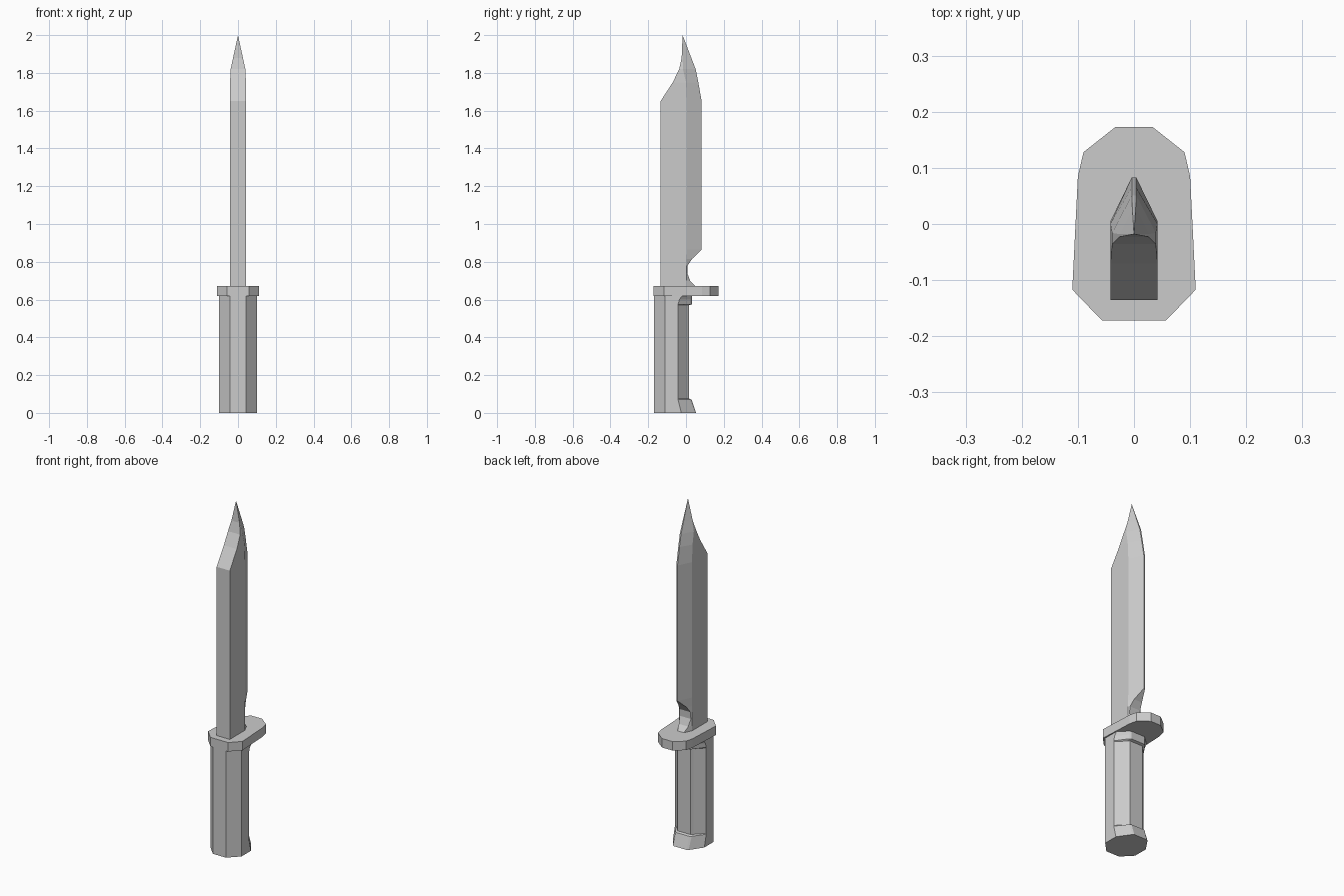
import bpy, bmesh


def loft(name, sections):
    """Sections are (z, half outline from front to back as (x, y)); mirrored in x and skinned."""
    bm = bmesh.new()
    rings = []
    for z, half in sections:
        outline = half + [(-x, y) for x, y in reversed(half)]
        rings.append([bm.verts.new((x, y, z)) for x, y in outline])
    for low, high in zip(rings, rings[1:]):
        n = len(low)
        for i in range(n):
            j = (i + 1) % n
            bm.faces.new((low[i], low[j], high[j], high[i]))
    bm.faces.new(rings[0][::-1])
    bm.faces.new(rings[-1])
    bmesh.ops.remove_doubles(bm, verts=bm.verts, dist=0.0005)
    bmesh.ops.recalc_face_normals(bm, faces=bm.faces)
    mesh = bpy.data.meshes.new(name)
    bm.to_mesh(mesh)
    bm.free()
    obj = bpy.data.objects.new(name, mesh)
    bpy.context.collection.objects.link(obj)
    return obj


# Blade: z, half width, spine y, ridge y, edge y, edge half width
blade = [
    (0.67, 0.042, -0.135, 0.003, 0.050, 0.020),
    (0.70, 0.042, -0.135, 0.003, 0.022, 0.030),
    (0.74, 0.042, -0.135, 0.003, 0.007, 0.036),
    (0.78, 0.042, -0.135, 0.003, 0.009, 0.034),
    (0.815, 0.042, -0.135, 0.003, 0.032, 0.026),
    (0.865, 0.042, -0.135, 0.005, 0.083, 0.004),
    (1.65, 0.042, -0.135, 0.005, 0.083, 0.004),
    (1.75, 0.042, -0.070, 0.000, 0.065, 0.004),
    (1.82, 0.039, -0.036, -0.016, 0.051, 0.004),
    (1.88, 0.026, -0.023, -0.018, 0.028, 0.003),
    (2.00, 0.000, -0.018, -0.018, -0.018, 0.000),
]
loft("blade", [(z, [(w, ys), (w, yr), (e, ye)]) for z, w, ys, yr, ye, e in blade])

# Guard plate
guard = [(0.057, -0.172), (0.11, -0.117), (0.10, 0.085), (0.09, 0.128), (0.033, 0.173)]
loft("guard", [(0.62, guard), (0.672, guard)])

# Handle: z, side corner y, chamfer corner (x, y), back y
handle = [
    (0.0, -0.025, 0.05, 0.048, 0.053),
    (0.07, -0.042, 0.052, 0.022, 0.030),
    (0.075, -0.042, 0.052, 0.005, 0.017),
    (0.57, -0.042, 0.052, 0.005, 0.017),
    (0.575, -0.042, 0.052, 0.025, 0.031),
    (0.60, -0.035, 0.052, 0.025, 0.031),
    (0.62, -0.020, 0.052, 0.025, 0.031),
]
loft("handle", [(z, [(0.042, -0.17), (0.10, -0.11), (0.10, ys), (cx, cy), (0.042, yb)])
                for z, ys, cx, cy, yb in handle])
